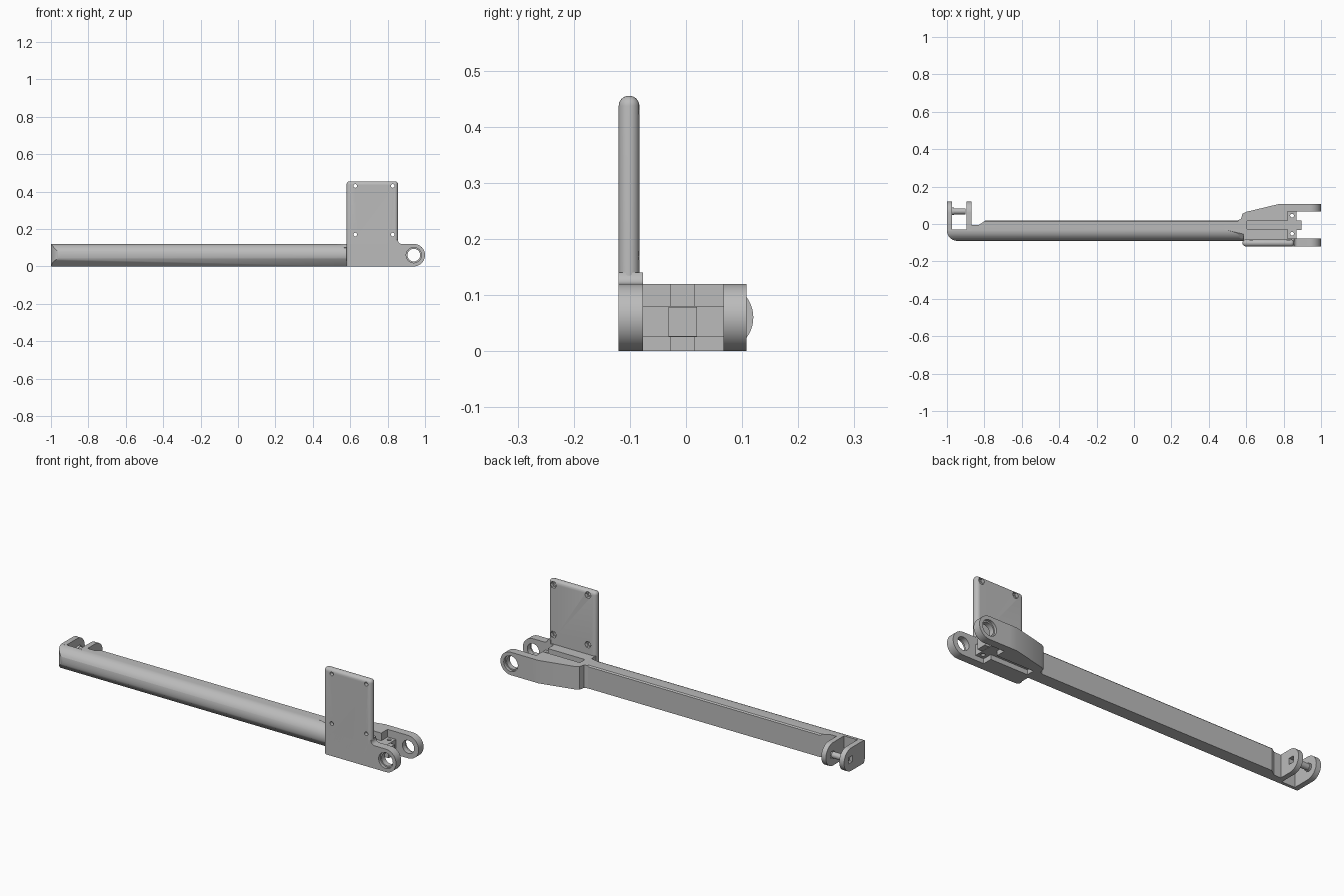
import bpy, bmesh
from math import sin, cos, radians
from mathutils import Vector

old = bpy.data.objects.get("Cube")
if old:
    bpy.data.objects.remove(old, do_unlink=True)

grey = bpy.data.materials.new("plain_grey")
grey.use_nodes = True
grey.diffuse_color = (0.5, 0.5, 0.5, 1)
grey.node_tree.nodes["Principled BSDF"].inputs["Base Color"].default_value = (0.5, 0.5, 0.5, 1)

H = 0.12       # height of the arm
R = H / 2      # radius of every rounded lug
parts = []


def arc(u, v, r, start, end, n=16):
    """Points on an arc, angles in degrees."""
    angles = [radians(start + (end - start) * i / n) for i in range(n + 1)]
    return [(u + r * cos(a), v + r * sin(a)) for a in angles]


def finish(name, bm):
    bmesh.ops.recalc_face_normals(bm, faces=bm.faces)
    mesh = bpy.data.meshes.new(name)
    bm.to_mesh(mesh)
    bm.free()
    mesh.materials.append(grey)
    ob = bpy.data.objects.new(name, mesh)
    bpy.context.collection.objects.link(ob)
    parts.append(ob)
    return ob


def prism(name, outline, axis, a, b):
    """Extrude a 2D outline along one axis from a to b."""
    place = {"x": lambda u, v, w: (w, u, v),
             "y": lambda u, v, w: (u, w, v),
             "z": lambda u, v, w: (u, v, w)}[axis]
    bm = bmesh.new()
    face = bm.faces.new([bm.verts.new(place(u, v, a)) for u, v in outline])
    new = bmesh.ops.extrude_face_region(bm, geom=[face])["geom"]
    shift = Vector(place(0, 0, b - a))
    bmesh.ops.translate(bm, vec=shift, verts=[g for g in new if isinstance(g, bmesh.types.BMVert)])
    return finish(name, bm)


def rect(u0, u1, v0, v1):
    return [(u0, v0), (u1, v0), (u1, v1), (u0, v1)]


def disc(u, v, r, n=32):
    return arc(u, v, r, 0, 360, n)[:-1]


def cut(target, outline, axis, a, b):
    """Subtract an extruded outline from a part."""
    cutter = prism("cutter", outline, axis, a, b)
    cutter.hide_render = True
    parts.remove(cutter)
    mod = target.modifiers.new("cut", "BOOLEAN")
    mod.operation, mod.solver, mod.object = "DIFFERENCE", "EXACT", cutter
    bpy.context.view_layer.objects.active = target
    bpy.ops.object.modifier_apply(modifier=mod.name)
    bpy.data.objects.remove(cutter, do_unlink=True)


# Long arm: flat back, rounded front, chamfered underside
section = [(0.02, 0), (0.02, 0.114), (0.014, H)] + arc(-0.03, R, R, 90, 200) + [(-0.046, 0)]
arm = prism("main_arm", section, "x", -1, 0.59)
cut(arm, [(-1.05, -0.2), (-0.945, -0.2)] + arc(-0.945, -0.035, 0.055, 270, 180) + [(-1.05, -0.035)],
    "z", -0.1, 0.2)
cut(arm, rect(-0.972, -0.895, -0.03, 0.2), "z", -0.1, 0.2)
cut(arm, [(-0.896, -0.005), (-0.83, -0.005), (-0.79, 0.021), (-0.79, 0.1), (-0.896, 0.1)],
    "z", -0.1, 0.2)

# Fork at the far end with square sockets and a pin
fork = [(-0.035, 0)] + arc(R, R, R, -90, 90, 24) + [(-0.035, H)]
for name, x0, x1 in (("outer_fork_lug", -1, -0.972), ("inner_fork_lug", -0.895, -0.868)):
    lug = prism(name, fork, "x", x0, x1)
    cut(lug, rect(0.052, 0.084, 0.044, 0.076), "x", x0 - 0.01, x1 + 0.01)
prism("fork_pin", disc(0.068, R, 0.016), "x", -0.985, -0.9)
prism("fork_pin_collar", disc(0.068, R, 0.02), "x", -0.973, -0.962)

# Wedge blending the rounded arm into the square body
bm = bmesh.new()
for p in ((0.48, -0.03, 0.12), (0.59, -0.03, 0.12), (0.59, -0.055, 0.12),
          (0.59, -0.083, 0.1), (0.59, -0.03, 0.06), (0.52, -0.06, 0.1)):
    bm.verts.new(p)
bmesh.ops.convex_hull(bm, input=bm.verts)
finish("arm_blend", bm)

# Flared body with a channel above and a groove below
plan = [(0.555, 0.0), (0.555, 0.02), (0.572, 0.026), (0.58, 0.055), (0.6, 0.065),
        (0.78, 0.108), (0.82, 0.108), (0.82, -0.09), (0.585, -0.09), (0.585, 0.0)]
body = prism("clevis_body", plan, "z", 0, H)
cut(body, rect(-0.027, 0.015, 0.08, 0.2), "x", 0.605, 0.9)
cut(body, rect(-0.027, 0.015, -0.1, 0.025), "x", 0.605, 0.9)

# Shelf and tab between the clevis lugs
shelf = prism("clevis_shelf", rect(0.81, 0.868, -0.08, 0.067), "z", 0.025, 0.08)
for y in (-0.052, 0.045):
    cut(shelf, disc(0.845, y, 0.01, 16), "z", -0.1, 0.2)
prism("clevis_tab", rect(0.81, 0.895, -0.031, 0.02), "z", 0.026, 0.079)

# Clevis lugs with stepped bearing holes
end = arc(0.94, R, R, -90, 90, 24)
fillet = arc(0.875, 0.14, 0.02, 270, 180, 6)
back_lug = prism("back_clevis_lug", [(0.78, 0)] + end + [(0.78, H)], "y", 0.067, 0.108)
front_lug = prism("front_clevis_lug", [(0.6, 0)] + end + fillet + [(0.84, 0.14), (0.84, H), (0.6, H)],
                  "y", -0.12, -0.077)
for lug, y0, y1 in ((back_lug, 0.094, 0.2), (front_lug, -0.2, -0.106)):
    cut(lug, disc(0.94, R, 0.034), "y", -0.3, 0.3)
    cut(lug, disc(0.94, R, 0.041), "y", y0, y1)

# Upright mounting plate with rounded rim, screw holes and hex pockets
plate = prism("mounting_plate", rect(0.58, 0.856, 0, 0.455), "y", -0.12, -0.083)
bm = bmesh.new()
bm.from_mesh(plate.data)
rim = [e for e in bm.edges if max(v.co.z for v in e.verts) > 0.1]
bmesh.ops.bevel(bm, geom=rim, offset=0.018, segments=6, profile=0.5, affect="EDGES")
bm.to_mesh(plate.data)
bm.free()
for x in (0.627, 0.827):
    for z in (0.17, 0.43):
        cut(plate, disc(x, z, 0.01, 16), "y", -0.2, 0)
        cut(plate, disc(x, z, 0.018, 6), "y", -0.1, 0)

# Smooth the round surfaces, keep real edges sharp
bpy.ops.object.select_all(action="DESELECT")
for ob in parts:
    ob.select_set(True)
bpy.context.view_layer.objects.active = arm
bpy.ops.object.shade_smooth_by_angle(angle=radians(30))
